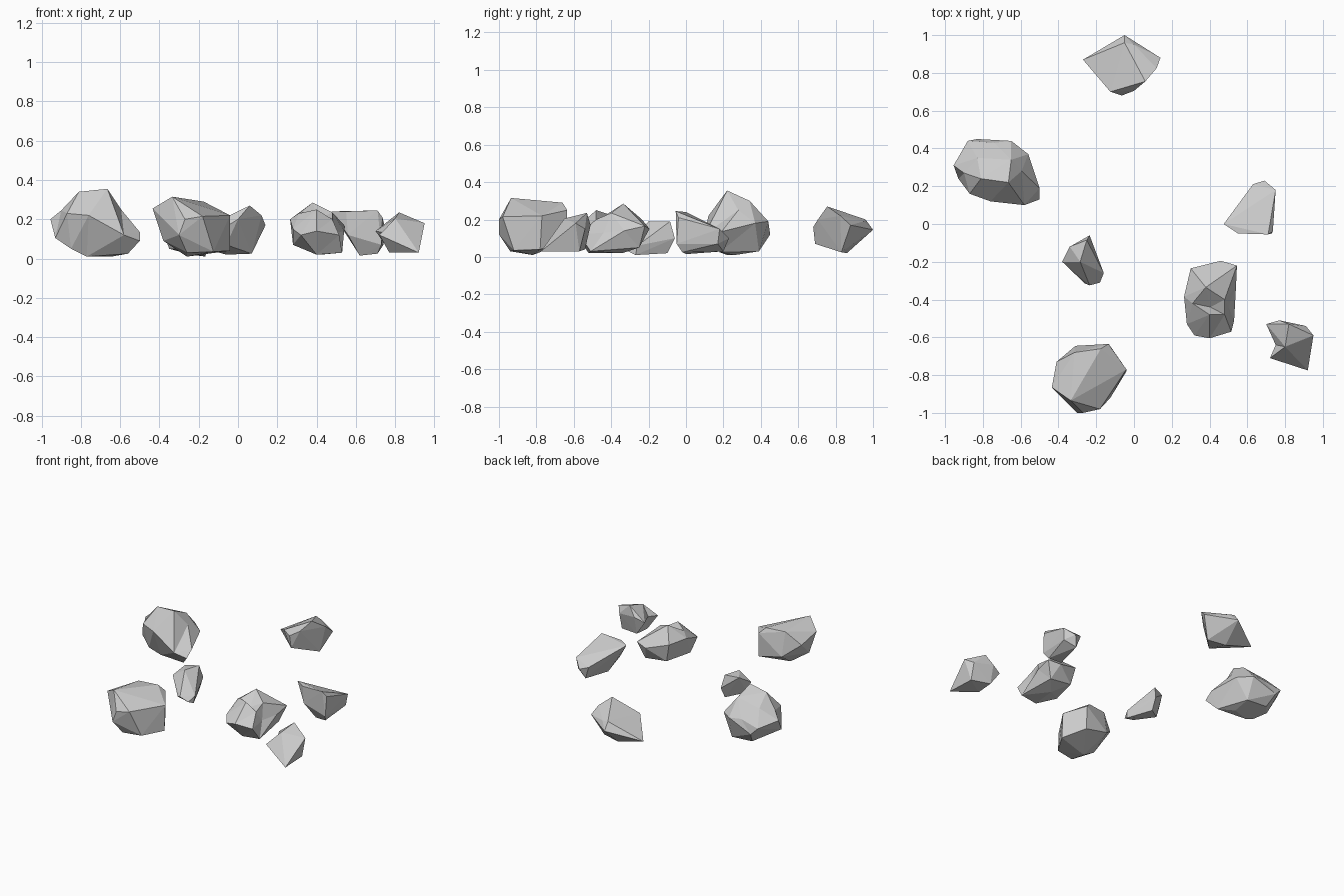
import bpy, bmesh
from mathutils import Vector


def rock(name, corners, dented=False):
    """Faceted stone from its chipped corners; dented keeps inward corners."""
    pts = [Vector(p) for p in corners]
    mid = sum(pts, Vector()) / len(pts)
    bm = bmesh.new()
    real = {}
    for p in pts:
        v = bm.verts.new((p - mid).normalized() if dented else p)
        real[v] = p
    res = bmesh.ops.convex_hull(bm, input=list(bm.verts))
    loose = [v for v in bm.verts if not v.link_faces]
    bmesh.ops.delete(bm, geom=loose, context='VERTS')
    for v in bm.verts:
        v.co = real[v]
    bmesh.ops.recalc_face_normals(bm, faces=list(bm.faces))
    me = bpy.data.meshes.new(name)
    bm.to_mesh(me)
    bm.free()
    ob = bpy.data.objects.new(name, me)
    bpy.context.collection.objects.link(ob)


# large left boulder with a notch behind its peak
rock("rock_left", [
    (-.81, .24, .34), (-.665, .22, .355), (-.65, .34, .30), (-.83, .35, .27),
    (-.90, .27, .245), (-.955, .31, .20), (-.88, .44, .17), (-.83, .45, .12),
    (-.74, .43, .20), (-.65, .44, .19), (-.56, .37, .18), (-.595, .28, .25),
    (-.50, .19, .135), (-.50, .13, .09), (-.58, .10, .12), (-.76, .12, .22),
    (-.87, .16, .23), (-.93, .24, .105), (-.85, .20, .05), (-.77, .22, .01),
    (-.645, .26, .01), (-.56, .18, .025), (-.64, .39, .03), (-.80, .39, .04),
], dented=True)

# large front boulder
rock("rock_front", [
    (-.435, -.865, .255), (-.335, -.935, .315), (-.315, -.68, .29),
    (-.175, -.66, .29), (-.135, -.635, .25), (-.04, -.77, .22),
    (-.04, -.78, .04), (-.18, -.98, .215), (-.125, -.92, .035),
    (-.27, -1, .20), (-.30, -1, .12), (-.41, -.73, .20), (-.31, -.645, .12),
    (-.26, -.82, .01), (-.26, -.94, .03), (-.38, -.86, .09), (-.13, -.64, .08)])

# small middle stone
rock("rock_small_middle", [
    (-.235, -.06, .10), (-.25, -.085, .19), (-.34, -.12, .18),
    (-.285, -.20, .19), (-.38, -.20, .13), (-.26, -.315, .05),
    (-.235, -.325, .06), (-.18, -.31, .03), (-.16, -.26, .06),
    (-.165, -.27, .01), (-.24, -.10, .02), (-.35, -.19, .05)])

# back stone with a pointed left tip
rock("rock_back", [
    (.06, .755, .27), (-.05, .96, .20), (0, .95, .19), (-.05, 1, .145),
    (-.27, .87, .08), (-.125, .70, .18), (-.065, .68, .16), (-.06, .69, .07),
    (0, .705, .20), (.12, .825, .22), (.14, .88, .17), (.07, .83, .025),
    (-.06, .86, .02)])

# right stone, tall in front and sloping down to the back
rock("rock_right", [
    (.475, 0, .24), (.55, -.05, .24), (.71, -.055, .245), (.735, -.04, .21),
    (.73, -.05, .07), (.56, -.05, .12), (.75, .18, .15), (.69, .23, .10),
    (.63, .21, .12), (.66, .20, .03), (.62, 0, .015), (.71, -.02, .025),
    (.74, .17, .07)])

# long double-humped stone with a groove across the top
rock("rock_double", [
    (.38, -.335, .285), (.31, -.42, .23), (.405, -.44, .20), (.48, -.40, .235),
    (.265, -.385, .20), (.30, -.235, .20), (.46, -.195, .15), (.545, -.22, .165),
    (.54, -.33, .14), (.50, -.44, .13), (.515, -.57, .12), (.48, -.48, .20),
    (.40, -.48, .25), (.28, -.53, .15), (.32, -.59, .12), (.40, -.605, .14),
    (.40, -.52, .02), (.53, -.51, .03), (.28, -.45, .07), (.33, -.25, .07),
    (.50, -.25, .05), (.42, -.34, .02)], dented=True)

# small front right stone with a low pointed toe
rock("rock_small_right", [
    (.82, -.53, .235), (.80, -.65, .205), (.95, -.59, .18), (.70, -.53, .14),
    (.77, -.51, .17), (.91, -.54, .15), (.92, -.775, .03), (.72, -.71, .12),
    (.75, -.64, .13), (.77, -.66, .03), (.91, -.57, .03), (.77, -.54, .04)],
    dented=True)
